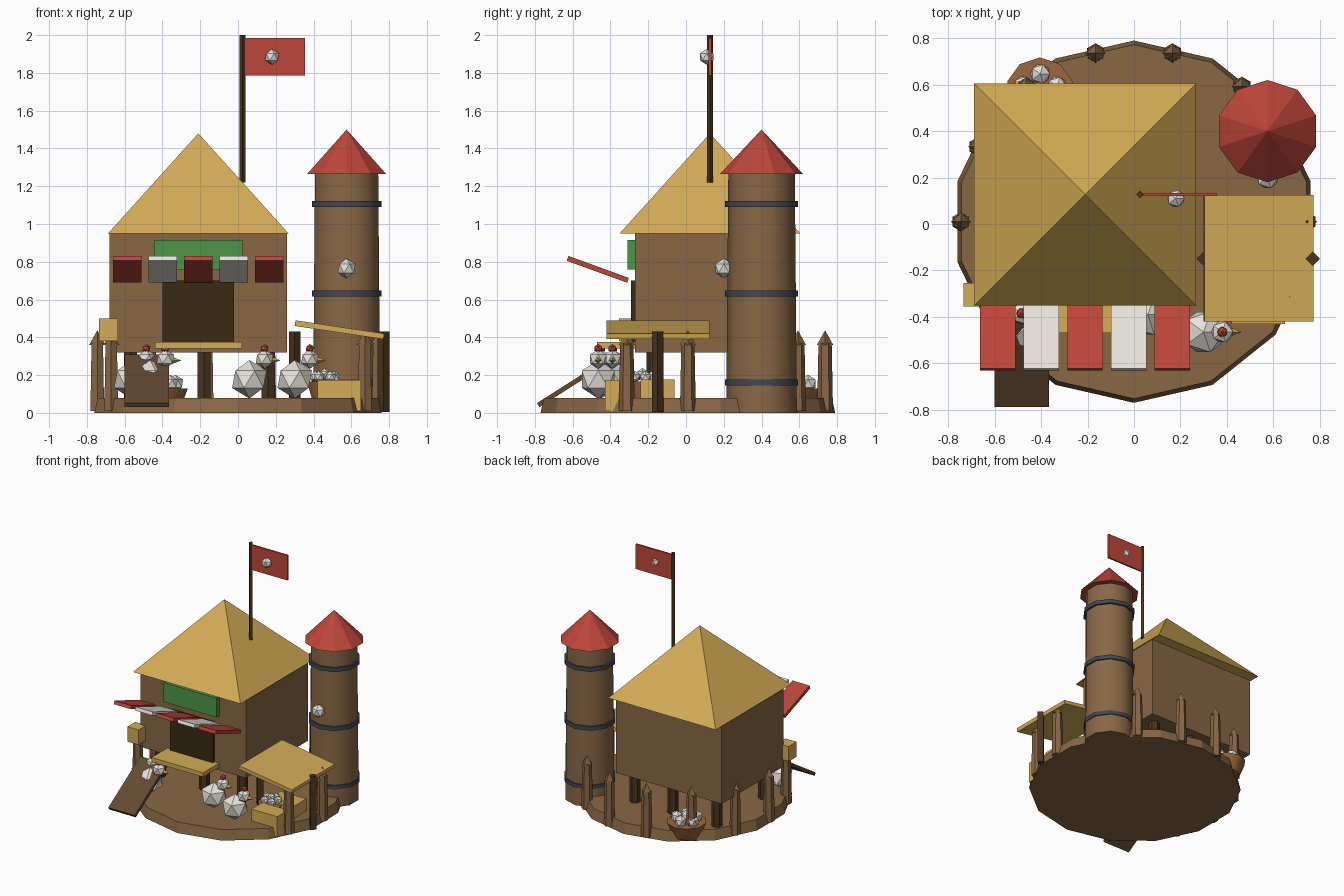
import bpy, bmesh, math
from math import radians, sin, cos, pi
from mathutils import Matrix, Vector

cube = bpy.data.objects.get("Cube")
if cube:
    bpy.data.objects.remove(cube, do_unlink=True)


def material(name, r, g, b):
    m = bpy.data.materials.new(name)
    m.use_nodes = True
    m.diffuse_color = (r, g, b, 1)
    m.node_tree.nodes["Principled BSDF"].inputs["Base Color"].default_value = (r, g, b, 1)
    return m


WOOD = material("wood brown", .25, .137, .06)
RAMP = material("worn wood brown", .127, .069, .03)
DARK = material("dark wood", .069, .036, .014)
DOOR = material("doorway brown", .042, .023, .007)
STRAW = material("straw yellow", .658, .413, .093)
RED = material("red", .514, .061, .042)
WHITE = material("off white", .80, .77, .71)
GREEN = material("green", .076, .305, .065)
IRON = material("iron grey", .055, .062, .085)
CLAY = material("clay orange", .33, .136, .05)


def finish(name, bm, mat, loc, rot=(0, 0, 0), smooth=None):
    bmesh.ops.recalc_face_normals(bm, faces=bm.faces[:])
    me = bpy.data.meshes.new(name)
    bm.to_mesh(me)
    bm.free()
    if smooth:
        me.shade_smooth()
        me.set_sharp_from_angle(angle=radians(smooth))
    me.materials.append(mat)
    ob = bpy.data.objects.new(name, me)
    ob.location, ob.rotation_euler = loc, rot
    bpy.context.collection.objects.link(ob)
    return ob


def box(name, mat, loc, size, rot=(0, 0, 0)):
    bm = bmesh.new()
    bmesh.ops.create_cube(bm, size=1, matrix=Matrix.Diagonal((*size, 1)))
    return finish(name, bm, mat, loc, rot)


def span(name, mat, x, y, z):
    """Box given by its extents on each axis."""
    ends = (x, y, z)
    return box(name, mat, [(a + b) / 2 for a, b in ends], [b - a for a, b in ends])


def tube(name, mat, x, y, z0, z1, r0, r1, sides, smooth=50):
    bm = bmesh.new()
    bmesh.ops.create_cone(bm, cap_ends=True, segments=sides, radius1=r0, radius2=r1, depth=z1 - z0)
    return finish(name, bm, mat, (x, y, (z0 + z1) / 2), smooth=smooth)


def spire(name, mat, x, y, z0, z1, r, sides, turn=0):
    """Pointed roof whose ridges are crisp at the tip and soft at the eaves."""
    bm = bmesh.new()
    rim = [bm.verts.new((r * sin(turn + 2 * pi * i / sides), r * cos(turn + 2 * pi * i / sides), 0))
           for i in range(sides)]
    for i in range(sides):
        bm.faces.new((rim[i], rim[(i + 1) % sides], bm.verts.new((0, 0, z1 - z0))))
    bm.faces.new(rim)
    return finish(name, bm, mat, (x, y, z0), smooth=75)


def ball(name, mat, loc, r):
    bm = bmesh.new()
    bmesh.ops.create_icosphere(bm, subdivisions=1, radius=r)
    return finish(name, bm, mat, loc)


# Ground disc
tube("ground_disc", WOOD, 0, .01, 0, .08, .78, .762, 14, 20)

# House on stilts
span("house_body", WOOD, (-.68, .26), (-.27, .52), (.32, .95))
spire("house_roof", STRAW, -.21, .127, .95, 1.48, .676, 4, pi / 4)
for x in (-.57, -.18, .16):
    for y in (-.17, .42):
        tube("house_stilt", DARK, x, y, .06, .33, .04, .04, 6)
span("doorway", DOOR, (-.40, -.02), (-.29, -.26), (.36, .70))
span("porch", STRAW, (-.44, .02), (-.47, -.26), (.34, .375))
span("sign_board", GREEN, (-.445, .025), (-.31, -.265), (.76, .915))

# Striped awning
for i in range(5):
    box("awning_slat", WHITE if i % 2 else RED, (-.587 + i * .188, -.467, .76),
        (.152, .34, .027), (radians(-20), 0, 0))

# Ramp
box("ramp", RAMP, (-.483, -.58, .17), (.235, .48, .025), (radians(32.5), 0, 0))

# Flag
tube("flag_pole", DARK, .025, .127, 1.22, 2, .016, .016, 4)
span("flag", RED, (.035, .355), (.12, .134), (1.785, 1.985))
ball("flag_emblem", WHITE, (.18, .11, 1.885), .042)

# Tower
TX, TY = .575, .40
tube("tower", WOOD, TX, TY, 0, 1.27, .187, .176, 10)
spire("tower_roof", RED, TX, TY, 1.265, 1.5, .22, 10)
for z in (.16, .632, 1.105):
    tube("tower_band", IRON, TX, TY, z - .016, z + .016, .193, .193, 10)
ball("tower_emblem", WHITE, (TX, .20, .765), .053)

# Pointed fence around the back and sides
for i in (0, 2, 3, 4, 5, 6, 7, 8, 13):
    a = 2 * pi * i / 14
    x, y = .745 * cos(a), .01 + .745 * sin(a)
    tube("fence_post", WOOD, x, y, .01, .37, .042, .035, 6)
    spire("fence_tip", WOOD, x, y, .36, .437, .043, 4)
span("post_crate", STRAW, (-.735, -.635), (-.355, -.255), (.38, .50))

# Lean-to shelter
box("shelter_roof", STRAW, (.537, -.148, .44), (.475, .545, .03), (0, radians(8.5), 0))
for x in (.30, .77):
    tube("shelter_post", DARK, x, -.15, .005, .432, .031, .031, 4)
span("front_crate", STRAW, (.42, .65), (-.43, -.29), (.01, .175))
span("rear_crate", STRAW, (.42, .65), (-.24, -.06), (.07, .178))


# Bowls filled with eggs
def egg_bowl(x, y, z0, z1, r):
    tube("egg_bowl", CLAY, x, y, z0, z1, r * .7, r, 10)
    for k in range(6):
        a, d = k * 2 * pi / 5 + .3, (r * .52 if k < 5 else 0)
        ball("egg", WHITE, (x + d * cos(a), y + d * sin(a), z1 + (.025 if k < 5 else .04)), r * .32)


egg_bowl(-.405, .57, .02, .13, .147)
egg_bowl(.46, -.23, .07, .165, .10)


# Hens facing the model's left
def hen(x, y):
    ball("hen_body", WHITE, (x, y, .178), .102)
    ball("hen_head", WHITE, (x + .08, y, .285), .052)
    ball("hen_comb", RED, (x + .08, y, .34), .024)
    bm = bmesh.new()
    bmesh.ops.create_cone(bm, cap_ends=True, segments=4, radius1=.018, radius2=0, depth=.045)
    finish("hen_beak", bm, STRAW, (x + .142, y, .278), (0, pi / 2, 0))


for x, y in ((.06, -.39), (.30, -.465), (-.565, -.385), (-.465, -.45)):
    hen(x, y)
